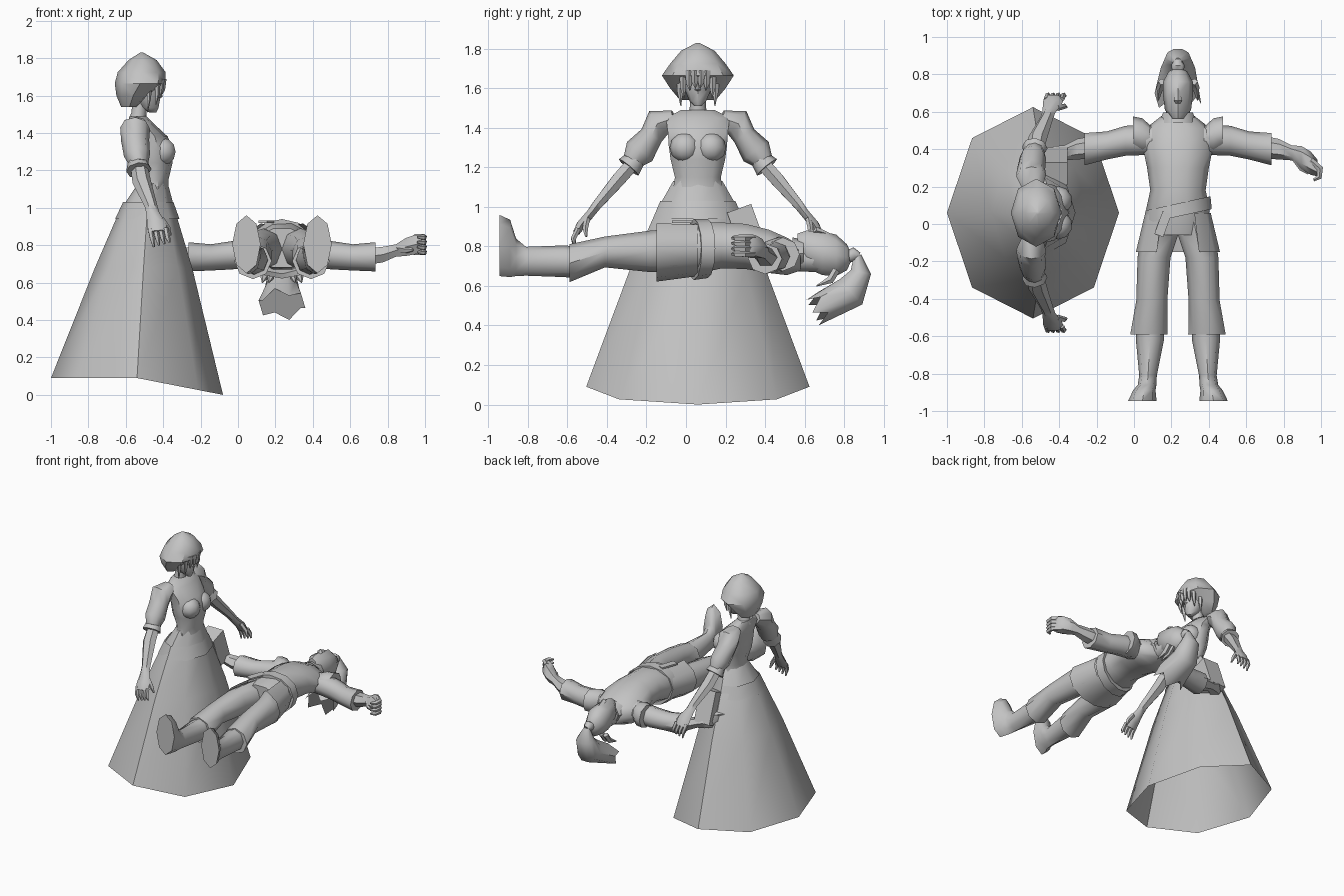
import bpy, bmesh, math
from mathutils import Vector, Matrix

cube = bpy.data.objects.get("Cube")
if cube:
    bpy.data.objects.remove(cube, do_unlink=True)

X, Y, Z = Vector((1, 0, 0)), Vector((0, 1, 0)), Vector((0, 0, 1))
WOMAN = Vector((0, .06, 0))      # mirror centre of the standing figure
MAN = Vector((.235, 0, 0))       # mirror centre of the lying figure

grey = bpy.data.materials.new("plain grey")
grey.use_nodes = True
grey.diffuse_color = (.55, .55, .55, 1)
grey.node_tree.nodes["Principled BSDF"].inputs["Base Color"].default_value = (.55, .55, .55, 1)
parts = []


def finish(name, bm, origin, mirror=None):
    """Turn a bmesh into an object, mirrored across its origin on request."""
    bmesh.ops.recalc_face_normals(bm, faces=bm.faces)
    mesh = bpy.data.meshes.new(name)
    bm.to_mesh(mesh)
    bm.free()
    mesh.materials.append(grey)
    obj = bpy.data.objects.new(name, mesh)
    obj.location = origin
    bpy.context.collection.objects.link(obj)
    if mirror:
        mod = obj.modifiers.new("Mirror", 'MIRROR')
        mod.use_axis = [axis == mirror for axis in "xyz"]
    parts.append(obj)
    return obj


def loft(name, origin, rings, axis=None, hint=X, sides=8, mirror=None, caps=True, shape=None):
    """Skin ellipses (x, y, z, radius_u, radius_v) set along a path."""
    bm = bmesh.new()
    centres = [Vector(r[:3]) for r in rings]
    loops = []
    for i, ring in enumerate(rings):
        ahead = centres[min(i + 1, len(rings) - 1)]
        behind = centres[max(i - 1, 0)]
        t = axis or (ahead - behind).normalized()
        u = (hint - t * hint.dot(t)).normalized()
        v = t.cross(u)
        loop = []
        for k in range(sides):
            a = math.tau * k / sides
            loop.append(bm.verts.new(centres[i] + u * ring[3] * math.cos(a) + v * ring[-1] * math.sin(a)))
        loops.append(loop)
    for low, high in zip(loops, loops[1:]):
        for k in range(sides):
            n = (k + 1) % sides
            bm.faces.new((low[k], low[n], high[n], high[k]))
    if caps:
        bm.faces.new(loops[0])
        bm.faces.new(loops[-1])
    if shape:
        shape(bm, loops)
    return finish(name, bm, origin, mirror)


def ball(name, origin, centre, size, mirror=None):
    bm = bmesh.new()
    place = Matrix.Translation(centre) @ Matrix.Diagonal((*size, 1))
    bmesh.ops.create_uvsphere(bm, u_segments=10, v_segments=6, radius=1, matrix=place)
    return finish(name, bm, origin, mirror)


def box(name, origin, centre, size, turn, axis):
    bm = bmesh.new()
    place = Matrix.Translation(centre) @ Matrix.Rotation(turn, 4, axis) @ Matrix.Diagonal((*size, 1))
    bmesh.ops.create_cube(bm, size=1, matrix=place)
    return finish(name, bm, origin)


# --- standing woman: gown ---
def raise_hem(bm, loops):
    for k, vert in enumerate(loops[0]):
        vert.co.z = .09 * (1 - max(0, math.cos(math.tau * k / len(loops[0]))))


loft("gown_skirt", WOMAN, [(-.54, 0, 0, .46, .565), (-.505, 0, .68, .26, .345),
     (-.485, 0, .98, .15, .21), (-.455, 0, 1.13, .08, .125)], Z, caps=False, shape=raise_hem)
loft("gown_belt", WOMAN, [(-.485, 0, .94, .172, .228), (-.48, 0, 1.03, .135, .19)], Z, caps=False)
loft("gown_bodice", WOMAN, [(-.455, 0, 1.1, .085, .13), (-.45, 0, 1.15, .078, .122),
     (-.455, 0, 1.24, .105, .145), (-.46, 0, 1.31, .11, .155), (-.475, 0, 1.38, .1, .16),
     (-.52, 0, 1.45, .07, .17), (-.535, 0, 1.49, .045, .09)], Z, sides=10)
ball("bust", WOMAN, (-.405, .065, 1.3), (.075, .078, .075), "y")
box("hip_pouch", WOMAN, (-.42, .25, .88), (.13, .13, .24), .35, 'X')

# --- standing woman: arms and hands ---
loft("puff_sleeves", WOMAN, [(-.54, .12, 1.45, .05, .04), (-.55, .2, 1.425, .08, .075),
     (-.55, .235, 1.36, .075, .06), (-.54, .295, 1.28, .07, .08),
     (-.53, .335, 1.23, .05, .05)], mirror="y")
loft("sleeve_cuffs", WOMAN, [(-.54, .3, 1.26, .048, .045), (-.53, .35, 1.2, .068, .065)], mirror="y")
loft("woman_forearms", WOMAN, [(-.53, .32, 1.23, .045, .04), (-.515, .4, 1.14, .05, .04),
     (-.465, .51, 1.01, .034, .028), (-.455, .54, .97, .035, .025),
     (-.435, .59, .91, .052, .026), (-.43, .615, .87, .05, .02)], sides=6, mirror="y")
for i in range(4):
    x = -.47 + i * .028
    loft(f"woman_finger_{i + 1}", WOMAN, [(x, .605, .89, .014), (x + .01, .63, .84, .014),
         (x + .02, .625, .79 + .008 * i, .006)], sides=5, mirror="y")
loft("woman_thumbs", WOMAN, [(-.41, .56, .94, .016), (-.375, .57, .89, .015),
     (-.36, .565, .85, .006)], sides=5, mirror="y")

# --- standing woman: head and hair ---
loft("woman_neck", WOMAN, [(-.54, 0, 1.46, .05), (-.53, 0, 1.51, .04), (-.52, 0, 1.6, .04)], Z)
loft("woman_face", WOMAN, [(-.455, 0, 1.51, .018), (-.475, 0, 1.535, .05, .042),
     (-.49, 0, 1.59, .075, .065), (-.5, 0, 1.66, .085, .078), (-.51, 0, 1.74, .07)], Z)
loft("woman_nose", WOMAN, [(-.425, 0, 1.64, .006), (-.42, 0, 1.595, .018), (-.43, 0, 1.58, .008)],
     Z, sides=4)
loft("bobbed_hair", WOMAN, [(-.515, 0, 1.83, .008), (-.51, 0, 1.79, .075, .085),
     (-.515, 0, 1.725, .128, .14), (-.523, 0, 1.665, .136, .182),
     (-.56, 0, 1.6, .09, .14), (-.58, 0, 1.54, .045, .09)], Z)
for i, (x, y, drop) in enumerate([(-.4, .016, .06), (-.41, .045, .07), (-.43, .075, .11), (-.475, .09, .15)]):
    loft(f"fringe_lock_{i + 1}", WOMAN, [(x, y, 1.69, .018, .02), (x - .002, y, 1.66 - drop / 2, .012, .016),
         (x - .01, y - .004, 1.66 - drop, .002)], Z, sides=5, mirror="y")

# --- lying man: legs and boots ---
loft("breeches", MAN, [(.075, .06, .785, .08, .1), (.1, -.06, .78, .1, .11),
     (.128, -.18, .775, .088, .105), (.14, -.41, .772, .083, .078),
     (.155, -.59, .715, .1, .096)], Y, mirror="x")
loft("boots", MAN, [(.148, -.55, .72, .075, .08), (.15, -.62, .725, .075, .08),
     (.16, -.81, .725, .047, .073), (.165, -.86, .745, .05, .095),
     (.18, -.89, .79, .06, .145), (.19, -.945, .805, .076, .155)], Y, mirror="x")


# --- lying man: tunic ---
def split_front(bm, loops):
    doomed = [f for f in bm.faces if abs(f.calc_center_median().x) < .08 and f.calc_center_median().z > .8]
    bmesh.ops.delete(bm, geom=doomed, context='FACES')


loft("tunic_skirt", MAN, [(0, -.15, .78, .225, .158), (0, .06, .79, .175, .14)], Y,
     sides=12, caps=False, shape=split_front)
loft("tunic", MAN, [(0, -.06, .785, .15, .11), (0, .08, .795, .17, .135), (0, .18, .805, .148, .122),
     (0, .3, .8, .165, .12), (0, .42, .775, .19, .115), (0, .51, .75, .175, .1),
     (0, .58, .74, .085, .065)], Y, sides=10)
tilt = (Y + X * -.22).normalized()
loft("belt", MAN, [(0, .04, .785, .185, .155), (0, .11, .79, .178, .15)], tilt, sides=12)
box("belt_tail", MAN, (-.08, 0, .925), (.05, .13, .012), -.35, 'Z')
loft("collar", MAN, [(0, .54, .76, .1, .085), (0, .595, .765, .08, .07)], Y, caps=False)

# --- lying man: arms and hands ---
loft("shoulder_caps", MAN, [(.14, .46, .76, .06, .07), (.19, .47, .76, .095, .09),
     (.24, .49, .76, .085, .085)], X, Y, mirror="x")
loft("man_sleeves", MAN, [(.14, .45, .76, .08, .08), (.28, .445, .745, .08, .075),
     (.38, .42, .735, .075, .07), (.5, .4, .738, .086, .078)], X, Y, mirror="x")
loft("man_forearms", MAN, [(.46, .41, .74, .06, .05), (.54, .4, .75, .055, .048),
     (.61, .38, .772, .04, .038), (.66, .355, .79, .062, .055),
     (.71, .325, .803, .062, .06), (.745, .3, .805, .045, .05)], X, Y, sides=6, mirror="x")
for i in range(4):
    z = .762 + i * .027
    loft(f"man_finger_{i + 1}", MAN, [(.71, .34, z, .018), (.76, .295, z, .018),
         (.755, .25, z, .015), (.725, .235, z, .008)], hint=Z, sides=5, mirror="x")
loft("man_thumbs", MAN, [(.63, .35, .78, .022), (.665, .3, .775, .02), (.7, .27, .775, .008)],
     hint=Z, sides=5, mirror="x")

# --- lying man: head and tied hair ---
loft("man_neck", MAN, [(0, .52, .74, .07, .065), (0, .68, .73, .06, .06)], Y)
loft("man_head", MAN, [(0, .565, .815, .035, .05), (0, .61, .785, .07, .095), (0, .69, .765, .08, .11),
     (0, .76, .755, .08, .105), (0, .815, .745, .05, .065), (0, .835, .745, .015, .02)], Y)
loft("man_nose", MAN, [(0, .645, .872, .012, .01), (0, .66, .88, .022, .02), (0, .73, .86, .006)],
     Y, sides=4)
loft("hair_knot", MAN, [(0, .81, .745, .03), (0, .85, .76, .036), (0, .875, .75, .02)])


def spike_tips(bm, loops):
    for vert in loops[-1][::2]:
        vert.co += Vector((0, -.06, -.04))


loft("hair_tail", MAN, [(0, .868, .755, .02), (0, .885, .67, .07, .055), (0, .835, .57, .092, .09),
     (0, .7, .505, .125, .075)], sides=10, shape=spike_tips)
for i, x in enumerate((.05, .085)):
    loft(f"loose_locks_{i + 1}", MAN, [(x, .76, .68, .02), (x + .01, .73, .63, .02),
         (x + .02, .66, .6, .003)], sides=5, mirror="x")

# --- shading ---
bpy.ops.object.select_all(action='DESELECT')
for obj in parts:
    obj.select_set(True)
bpy.context.view_layer.objects.active = parts[0]
bpy.ops.object.shade_smooth_by_angle(angle=math.radians(48))
